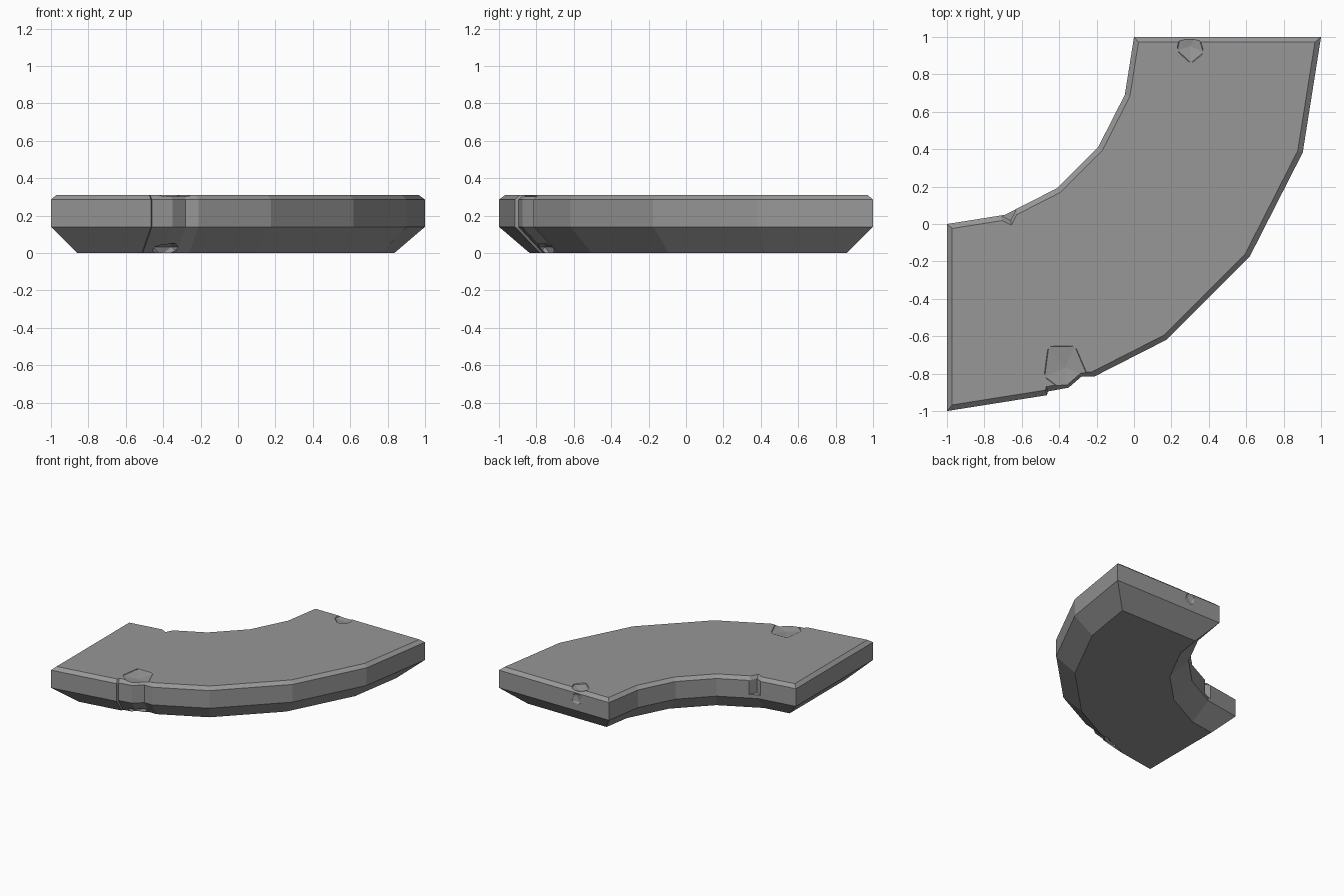
import bpy, bmesh, math
from mathutils import Vector, Matrix

cube = bpy.data.objects.get("Cube")
if cube:
    bpy.data.objects.remove(cube, do_unlink=True)

stone = bpy.data.materials.new("grey stone")
stone.use_nodes = True
colour = (0.31, 0.31, 0.31, 1)
stone.diffuse_color = colour
stone.node_tree.nodes["Principled BSDF"].inputs["Base Color"].default_value = colour


def make_object(name, bm):
    bmesh.ops.recalc_face_normals(bm, faces=bm.faces)
    mesh = bpy.data.meshes.new(name)
    bm.to_mesh(mesh)
    bm.free()
    mesh.materials.append(stone)
    obj = bpy.data.objects.new(name, mesh)
    bpy.context.collection.objects.link(obj)
    return obj


def loft(name, rings):
    """Stack closed rings of points into a capped solid."""
    bm = bmesh.new()
    loops = [[bm.verts.new(p) for p in ring] for ring in rings]
    n = len(loops[0])
    for low, high in zip(loops, loops[1:]):
        for i in range(n):
            j = (i + 1) % n
            bm.faces.new((low[i], low[j], high[j], high[i]))
    bm.faces.new(loops[0][::-1])
    bm.faces.new(loops[-1])
    return make_object(name, bm)


def inset(points, d):
    """Move every side of a counter-clockwise outline inward by d."""
    result = []
    for i, p in enumerate(points):
        a = (p - points[i - 1]).normalized()
        b = (points[(i + 1) % len(points)] - p).normalized()
        na, nb = Vector((-a.y, a.x)), Vector((-b.y, b.x))
        result.append(p + (na + nb) * d / (1 + na.dot(nb)))
    return result


# Curved slab: quarter ring in five steps, tapered underneath, bevelled on top
centre = Vector((-1, 1))
steps = [math.radians(18 * i) for i in range(6)]


def arc(radius):
    return [centre + radius * Vector((math.cos(a), -math.sin(a))) for a in steps]


outline = arc(1) + arc(2)[::-1]
levels = [(0, 0.14), (0.14, 0), (0.285, 0), (0.31, 0.028)]
slab = loft("curved_slab", [[(p.x, p.y, z) for p in inset(outline, d)] for z, d in levels])

cutters = []


# Broken notches that follow the wall profile
def notch(name, plan, inward, low=-0.05):
    inward = Vector(inward).normalized()
    heights = [(low, max(0, 0.14 - low)), (0.14, 0), (0.285, 0), (0.36, 0.08)]
    if low > 0.14:
        heights = heights[:1] + heights[2:]
    cutters.append(loft(name, [[(*(Vector(p) + inward * d), z) for p in plan] for z, d in heights]))


notch("outer_notch_cutter",
      [(-0.46, -0.895), (-0.55, -1.25), (0.1, -1.15), (-0.19, -0.815),
       (-0.28, -0.815), (-0.35, -0.875)], (-0.35, 0.93))
notch("inner_notch_cutter",
      [(-0.72, 0.05), (-0.66, 0.02), (-0.63, 0.08), (-0.65, 0.3), (-0.75, 0.3)],
      (0.2, -1), 0.17)


# Shallow faceted chips
def chip(name, place, size, turn):
    bm = bmesh.new()
    bmesh.ops.create_icosphere(bm, subdivisions=1, radius=1)
    matrix = (Matrix.Translation(place) @ Matrix.Rotation(turn, 4, 'Z')
              @ Matrix.Diagonal((*size, 1)))
    bmesh.ops.transform(bm, matrix=matrix, verts=bm.verts)
    cutters.append(make_object(name, bm))


chip("outer_top_chip_cutter", (-0.37, -0.77, 0.318), (0.13, 0.16, 0.027), 0.4)
chip("outer_bottom_chip_cutter", (-0.37, -0.76, 0.01), (0.11, 0.06, 0.05), 0.3)
chip("back_top_chip_cutter", (0.3, 0.95, 0.315), (0.08, 0.1, 0.026), 0.3)
chip("back_wall_chip_cutter", (0.29, 1.01, 0.24), (0.06, 0.025, 0.06), 0)

for cutter in cutters:
    cutter.hide_render = True
    cutter.hide_viewport = True
    cutter.display_type = 'WIRE'
    cut = slab.modifiers.new(cutter.name, 'BOOLEAN')
    cut.operation = 'DIFFERENCE'
    cut.solver = 'EXACT'
    cut.object = cutter
